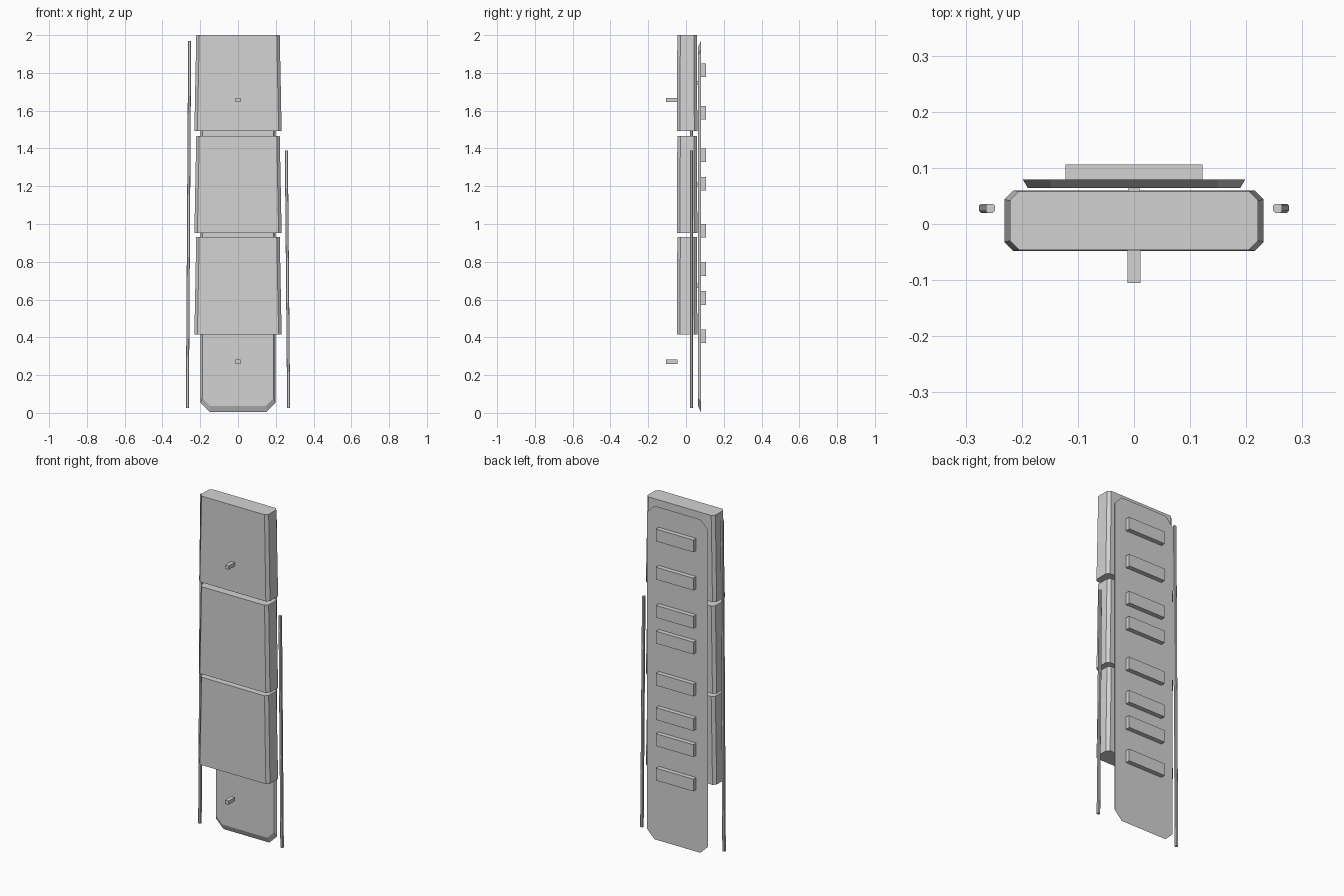
import bpy
import bmesh

cube = bpy.data.objects.get("Cube")
if cube:
    bpy.data.objects.remove(cube, do_unlink=True)

grey = bpy.data.materials.new("plain_grey")
grey.use_nodes = True
colour = (0.65, 0.65, 0.65, 1)
grey.diffuse_color = colour
grey.node_tree.nodes["Principled BSDF"].inputs["Base Color"].default_value = colour


def octagon(cx, cy, hx, hy, c):
    """Rectangle outline with cut corners."""
    pts = []
    for sx, sy in ((1, 1), (-1, 1), (-1, -1), (1, -1)):
        pair = [(cx + sx * hx, cy + sy * (hy - c)), (cx + sx * (hx - c), cy + sy * hy)]
        pts += pair if sx * sy > 0 else pair[::-1]
    return pts


def loft(name, lower, upper):
    """Flat-faced solid between two matching outlines of 3D points."""
    bm = bmesh.new()
    a = [bm.verts.new(p) for p in lower]
    b = [bm.verts.new(p) for p in upper]
    n = len(a)
    bm.faces.new(a[::-1])
    bm.faces.new(b)
    for i in range(n):
        j = (i + 1) % n
        bm.faces.new((a[i], a[j], b[j], b[i]))
    bmesh.ops.recalc_face_normals(bm, faces=bm.faces)
    mesh = bpy.data.meshes.new(name)
    bm.to_mesh(mesh)
    bm.free()
    mesh.materials.append(grey)
    obj = bpy.data.objects.new(name, mesh)
    bpy.context.collection.objects.link(obj)
    return obj


def box(name, x, y, z):
    corners = [(x[0], y[0]), (x[1], y[0]), (x[1], y[1]), (x[0], y[1])]
    return loft(name, [(*p, z[0]) for p in corners], [(*p, z[1]) for p in corners])


# Three body blocks, slightly wider at the foot, with cut vertical edges
for label, z0, z1 in (("lower", 0.415, 0.932), ("middle", 0.952, 1.466), ("upper", 1.492, 2.0)):
    loft(label + "_block",
         [(x, y, z0) for x, y in octagon(0, 0.006, 0.231, 0.054, 0.016)],
         [(x, y, z1) for x, y in octagon(0, 0.006, 0.221, 0.052, 0.016)])
    # Short connector to the backing plate
    zc = (z0 + z1) / 2
    box(label + "_connector", (-0.01, 0.01), (0.05, 0.066), (zc - 0.011, zc + 0.011))

# Backing plate with cut corners and a bevelled front rim
loft("back_plate",
     [(x, 0.064, z) for x, z in octagon(0, 0.987, 0.189, 0.95, 0.042)],
     [(x, 0.079, z) for x, z in octagon(0, 0.987, 0.198, 0.983, 0.048)])

# Plain raised ribs across the back
for i, z in enumerate((0.405, 0.608, 0.762, 0.965, 1.213, 1.365, 1.59, 1.815)):
    box(f"back_rib_{i + 1}", (-0.122, 0.122), (0.075, 0.106), (z - 0.036, z + 0.036))

# Front pegs
for label, z in (("lower", 0.271), ("upper", 1.657)):
    box(label + "_front_peg", (-0.012, 0.012), (-0.105, -0.046), (z - 0.011, z + 0.011))

# Slim side rods, leaning outward toward the foot
for label, side, top in (("right", -1, 1.97), ("left", 1, 1.39)):
    loft(label + "_rod",
         [(x, y, 0.027) for x, y in octagon(side * 0.268, 0.028, 0.008, 0.008, 0.003)],
         [(x, y, top) for x, y in octagon(side * 0.256, 0.028, 0.008, 0.008, 0.003)])
